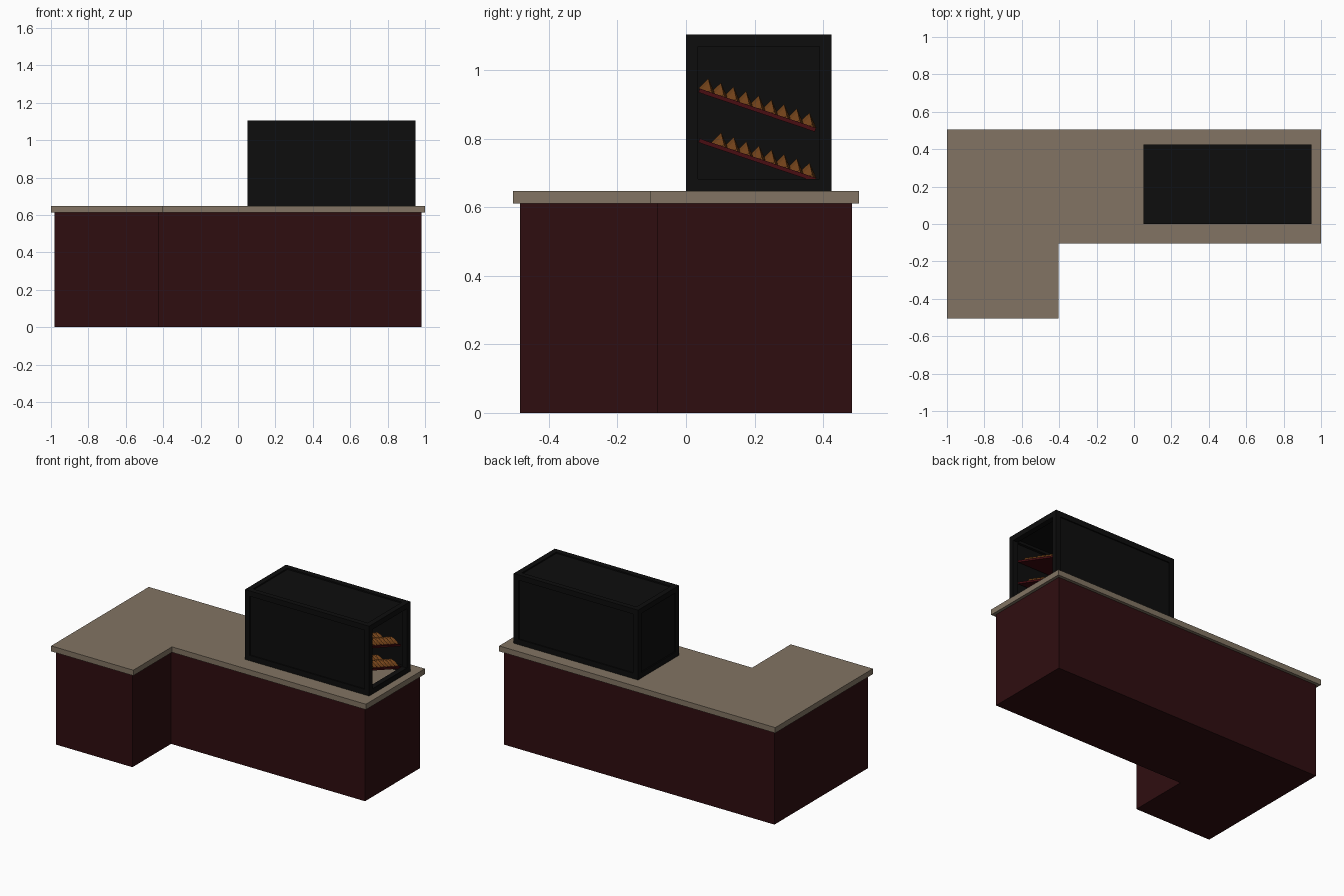
import bpy, bmesh, math
from mathutils import Matrix, Vector

if "Cube" in bpy.data.objects:
    bpy.data.objects.remove(bpy.data.objects["Cube"], do_unlink=True)


def material(name, rgb):
    m = bpy.data.materials.new(name)
    m.use_nodes = True
    m.diffuse_color = (*rgb, 1)
    bsdf = next(n for n in m.node_tree.nodes if n.type == 'BSDF_PRINCIPLED')
    bsdf.inputs["Base Color"].default_value = (*rgb, 1)
    return m


maroon = material("dark maroon", (0.028, 0.004, 0.005))
stone = material("taupe stone", (0.223, 0.175, 0.125))
black = material("black", (0.004, 0.004, 0.004))
red = material("shelf red", (0.065, 0.004, 0.006))
crust = material("pastry brown", (0.17, 0.055, 0.01))


def finish(name, bm, mat):
    bmesh.ops.recalc_face_normals(bm, faces=bm.faces)
    mesh = bpy.data.meshes.new(name)
    bm.to_mesh(mesh)
    bm.free()
    mesh.materials.append(mat)
    ob = bpy.data.objects.new(name, mesh)
    bpy.context.collection.objects.link(ob)
    return ob


def add_box(bm, lo, hi):
    lo, hi = Vector(lo), Vector(hi)
    bmesh.ops.create_cube(bm, size=1, matrix=Matrix.Translation((lo + hi) / 2)
                          @ Matrix.Diagonal((*(hi - lo), 1)))


def l_slab(name, grow, z0, z1, mat):
    """L-shaped prism; grow widens the outline on every side."""
    x, y = 0.98 + grow, 0.485 + grow
    corner = (-0.425 + grow, -0.085 - grow)
    outline = [(-x, -y), (corner[0], -y), corner, (x, corner[1]), (x, y), (-x, y)]
    bm = bmesh.new()
    face = bm.faces.new([bm.verts.new((px, py, z0)) for px, py in outline])
    side = bmesh.ops.extrude_face_region(bm, geom=[face])["geom"]
    bmesh.ops.translate(bm, vec=(0, 0, z1 - z0),
                        verts=[v for v in side if isinstance(v, bmesh.types.BMVert)])
    return finish(name, bm, mat)


# Counter
l_slab("counter_base", 0, 0, 0.612, maroon)
l_slab("counter_top", 0.02, 0.612, 0.648, stone)

# Display case: twelve frame bars around recessed panels
LO, HI, BAR = Vector((0.05, 0, 0.648)), Vector((0.95, 0.425, 1.105)), 0.035
bm = bmesh.new()
for axis in range(3):
    a, b = [i for i in range(3) if i != axis]
    for sa in (0, 1):
        for sb in (0, 1):
            lo, hi = LO.copy(), HI.copy()
            for i, s in ((a, sa), (b, sb)):
                if s:
                    lo[i] = HI[i] - BAR
                else:
                    hi[i] = LO[i] + BAR
            add_box(bm, lo, hi)
finish("case_frame", bm, black)

RECESS, THICK = 0.008, 0.01
for name, axis, high in (("case_front_panel", 1, False), ("case_back_panel", 1, True),
                         ("case_top_panel", 2, True), ("case_end_panel", 0, False)):
    lo, hi = LO + Vector([BAR] * 3), HI - Vector([BAR] * 3)
    if high:
        hi[axis] = HI[axis] - RECESS
        lo[axis] = hi[axis] - THICK
    else:
        lo[axis] = LO[axis] + RECESS
        hi[axis] = lo[axis] + THICK
    bm = bmesh.new()
    add_box(bm, lo, hi)
    finish(name, bm, black)


def add_pastry(bm, matrix):
    """Curved spindle with three-sided sections, pointed at both ends."""
    rings = []
    for t in (-1, -0.55, 0, 0.55, 1):
        r = 0.005 + 0.021 * (1 - t * t)
        bend = 0.012 * t * t
        rings.append([bm.verts.new(matrix @ Vector((0.045 * t, bend + r * dy, r * dz)))
                      for dy, dz in ((-1, 0), (1, 0), (-0.3, 1.4))])
    for r0, r1 in zip(rings, rings[1:]):
        for i in range(3):
            j = (i + 1) % 3
            bm.faces.new((r0[i], r0[j], r1[j], r1[i]))
    bm.faces.new(rings[0])
    bm.faces.new(rings[-1])


# Sloping shelves with rows of pastries
SLOPE = math.atan2(-0.115, 0.34)
LENGTH = math.hypot(0.115, 0.34)
for name, z, first, rows in (("upper", 0.947, 0.022, 9), ("lower", 0.801, 0.062, 8)):
    tilt = Matrix.Translation((0.5, 0.04, z)) @ Matrix.Rotation(SLOPE, 4, 'X')
    bm = bmesh.new()
    add_box(bm, (-0.415, 0, -0.012), (0.415, LENGTH, 0))
    bm.transform(tilt)
    finish(name + "_shelf", bm, red)
    bm = bmesh.new()
    step = (LENGTH - 0.025 - first) / (rows - 1)
    for row in range(rows):
        for col in range(8):
            place = Matrix.Translation((-0.357 + 0.102 * col, first + step * row, 0))
            add_pastry(bm, tilt @ place)
    finish(name + "_pastries", bm, crust)
